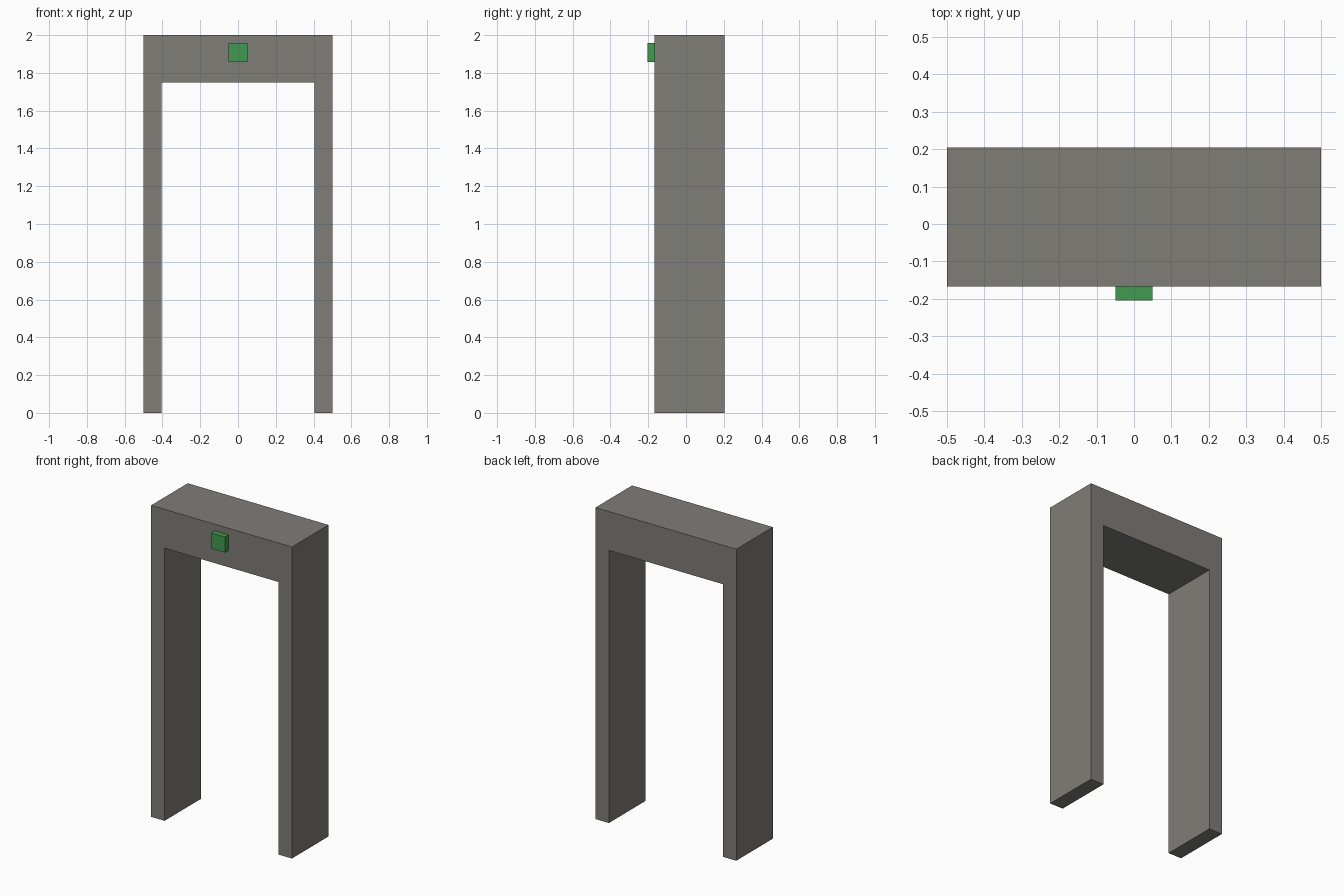
import bpy
import bmesh

if "Cube" in bpy.data.objects:
    bpy.data.objects.remove(bpy.data.objects["Cube"])


def material(name, rgb):
    m = bpy.data.materials.new(name)
    m.diffuse_color = (*rgb, 1.0)
    m.use_nodes = True
    m.node_tree.nodes["Principled BSDF"].inputs["Base Color"].default_value = m.diffuse_color
    return m


def extrude_profile(name, points, y_front, y_back, mat):
    """Extrude an x-z outline along y into a closed solid."""
    bm = bmesh.new()
    face = bm.faces.new([bm.verts.new((x, y_front, z)) for x, z in points])
    result = bmesh.ops.extrude_face_region(bm, geom=[face], use_keep_orig=True)
    verts = [v for v in result["geom"] if isinstance(v, bmesh.types.BMVert)]
    bmesh.ops.translate(bm, verts=verts, vec=(0, y_back - y_front, 0))
    bmesh.ops.recalc_face_normals(bm, faces=bm.faces[:])
    mesh = bpy.data.meshes.new(name)
    bm.to_mesh(mesh)
    bm.free()
    mesh.materials.append(mat)
    obj = bpy.data.objects.new(name, mesh)
    bpy.context.collection.objects.link(obj)
    return obj


grey = material("warm grey", (0.21, 0.205, 0.185))
green = material("signal green", (0.055, 0.32, 0.08))

FRONT, BACK = -0.167, 0.204

# Gate frame: two legs joined by a deep lintel
right_half = [(0.405, 1.75), (0.405, 0), (0.5, 0), (0.5, 2)]
left_half = [(-x, z) for x, z in reversed(right_half)]
extrude_profile("gate_frame", right_half + left_half, FRONT, BACK, grey)

# Indicator block on the front of the lintel
indicator = [(-0.05, 1.858), (0.05, 1.858), (0.05, 1.958), (-0.05, 1.958)]
extrude_profile("indicator_light", indicator, -0.204, FRONT, green)
